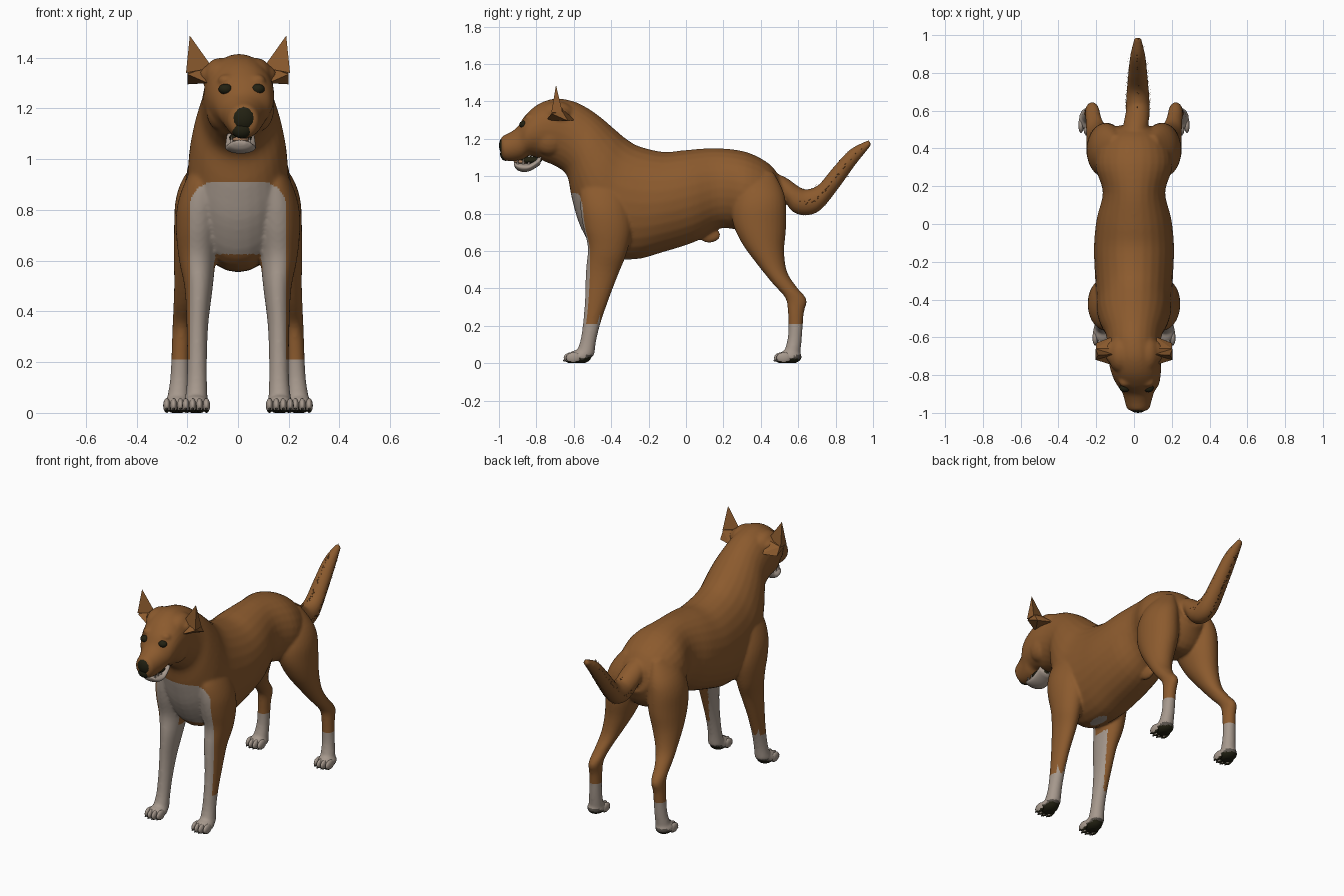
import bpy, bmesh, math, random
from mathutils import Vector, Matrix

random.seed(4)
cube = bpy.data.objects.get("Cube")
if cube:
    bpy.data.objects.remove(cube, do_unlink=True)


def material(name, colour):
    mat = bpy.data.materials.new(name)
    mat.use_nodes = True
    mat.diffuse_color = (*colour, 1)
    bsdf = mat.node_tree.nodes["Principled BSDF"]
    bsdf.inputs["Base Color"].default_value = (*colour, 1)
    bsdf.inputs["Roughness"].default_value = 0.8
    return mat


brown = material("tan_brown_coat", (0.26, 0.103, 0.027))
white = material("greyish_white_coat", (0.38, 0.315, 0.265))
black = material("olive_black", (0.016, 0.015, 0.006))
grey = material("dark_paw_grey", (0.10, 0.085, 0.07))
tongue_tan = material("tongue_tan", (0.36, 0.19, 0.10))


def loft(bm, rings, side=1, steps=4, count=28):
    """Ellipse rings: first edge y, z; second edge y, z; half width; optional centre x."""
    rows = [Vector(r if len(r) == 6 else (*r, 0)) for r in rings]
    rows = [rows[0]] + rows + [rows[-1]]
    path = []
    for i in range(1, len(rows) - 2):
        a, b, c, d = rows[i - 1:i + 3]
        for s in range(steps):
            t = s / steps
            path.append(b + (c - a) * (t / 2) + (a * 2 - b * 5 + c * 4 - d) * (t * t / 2)
                        + (b * 3 - a - c * 3 + d) * (t ** 3 / 2))
    path.append(rows[-1])
    loops = []
    for y1, z1, y2, z2, width, x in path:
        centre = Vector((x * side, (y1 + y2) / 2, (z1 + z2) / 2))
        half = Vector((0, (y1 - y2) / 2, (z1 - z2) / 2))
        ring = []
        for k in range(count):
            angle = math.tau * k / count
            across = Vector((width * math.sin(angle), 0, 0))
            ring.append(bm.verts.new(centre + half * math.cos(angle) + across))
        loops.append(ring)
    faces = [bm.faces.new(loops[0]), bm.faces.new(loops[-1][::-1])]
    for p, q in zip(loops, loops[1:]):
        for k in range(count):
            n = (k + 1) % count
            faces.append(bm.faces.new((p[k], q[k], q[n], p[n])))
    bmesh.ops.recalc_face_normals(bm, faces=faces)


def ball(bm, centre, radii, segments=16):
    place = Matrix.Translation(centre) @ Matrix.Diagonal((*radii, 1))
    bmesh.ops.create_uvsphere(bm, u_segments=segments, v_segments=segments // 2 + 2,
                              radius=1, matrix=place)


def finish(name, bm, *mats, smooth=True):
    mesh = bpy.data.meshes.new(name)
    bm.to_mesh(mesh)
    bm.free()
    obj = bpy.data.objects.new(name, mesh)
    bpy.context.collection.objects.link(obj)
    for mat in mats:
        mesh.materials.append(mat)
    mesh.polygons.foreach_set("use_smooth", [smooth] * len(mesh.polygons))
    return obj


# Trunk, neck and head, from rump to muzzle
trunk = [
    (.50, 1.0, .53, .82, .09), (.44, 1.07, .45, .70, .175), (.32, 1.13, .30, .71, .205),
    (.16, 1.15, .18, .72, .165), (0, 1.14, .05, .65, .198), (-.12, 1.13, -.12, .595, .212),
    (-.25, 1.16, -.28, .555, .207), (-.32, 1.20, -.46, .58, .20), (-.38, 1.25, -.56, .72, .195),
    (-.45, 1.31, -.61, .88, .175), (-.52, 1.36, -.635, 1.0, .15), (-.60, 1.4, -.69, 1.05, .14),
    (-.70, 1.415, -.76, 1.08, .138, .005), (-.79, 1.385, -.80, 1.1, .13, .012),
    (-.86, 1.325, -.84, 1.11, .112, .02), (-.90, 1.265, -.87, 1.09, .087, .022),
    (-.94, 1.235, -.92, 1.08, .073, .022), (-.98, 1.215, -.97, 1.085, .06, .022),
    (-.99, 1.2, -.985, 1.11, .045, .022)]
front_leg = [
    (-.50, 1.03, -.38, 1.03, .03, .11), (-.56, .93, -.33, .93, .065, .135),
    (-.565, .83, -.30, .82, .088, .15), (-.55, .73, -.29, .71, .088, .157),
    (-.525, .62, -.32, .58, .072, .16), (-.535, .5, -.36, .48, .055, .155),
    (-.54, .35, -.41, .35, .043, .16), (-.55, .22, -.455, .22, .039, .161),
    (-.565, .12, -.48, .12, .04, .162), (-.59, .05, -.49, .04, .046, .165)]
hind_leg = [
    (.36, 1.04, .47, 1.02, .03, .1), (.29, .95, .52, .92, .08, .13),
    (.25, .85, .535, .84, .1, .145), (.25, .75, .535, .72, .102, .15),
    (.30, .64, .525, .60, .086, .167), (.38, .53, .54, .49, .062, .19),
    (.46, .43, .59, .41, .045, .21), (.53, .35, .645, .34, .038, .22),
    (.545, .27, .63, .27, .036, .225), (.545, .14, .62, .14, .037, .23),
    (.52, .05, .61, .04, .045, .237)]
tail = [
    (.42, 1.04, .47, .9, .06), (.53, .995, .53, .86, .066, .01), (.61, .94, .57, .81, .064, .02),
    (.65, .93, .64, .79, .062, .02), (.71, .955, .72, .82, .058, .02),
    (.79, 1.05, .815, .935, .05, .02), (.88, 1.145, .905, 1.06, .04, .02),
    (.98, 1.195, .99, 1.165, .018, .02)]

bm = bmesh.new()
loft(bm, trunk)
loft(bm, tail)
ball(bm, (0, .125, .685), (.022, .06, .042))
toes = []
for side in (-1, 1):
    loft(bm, front_leg, side)
    loft(bm, hind_leg, side)
    # Paws, with the places of four toes each
    for x, y in ((.165, -.57), (.24, .555)):
        ball(bm, (x * side, y, .034), (.053, .065, .038))
        for i in range(4):
            spread = i - 1.5
            toes.append(Vector((x * side + spread * .027, y - .05 + abs(spread) * .012, .029)))
    # Cheek, brow, skull corner and ear root
    ball(bm, (.075 * side + .008, -.73, 1.2), (.06, .09, .09))
    ball(bm, (.06 * side + .014, -.835, 1.31), (.035, .03, .025))
    ball(bm, (.068 * side, -.69, 1.325), (.07, .1, .075))
    ball(bm, (.11 * side, -.68, 1.33), (.045, .06, .04))

# Fuse the parts into one soft skin
skin = finish("rough_body", bm)
remesh = skin.modifiers.new("fuse", "REMESH")
remesh.mode = "VOXEL"
remesh.voxel_size = .008
soften = skin.modifiers.new("soften", "SMOOTH")
soften.factor = .5
soften.iterations = 8
fused = bpy.data.meshes.new_from_object(skin.evaluated_get(bpy.context.evaluated_depsgraph_get()))
bpy.data.objects.remove(skin, do_unlink=True)

# Crisp coat borders, then colour by place and direction
bm = bmesh.new()
bm.from_mesh(fused)
SOCK, BIB_TOP, BIB_SIDE, BIB_BACK, BIB_ROUND = .21, .91, .19, -.46, .1
for point, normal in (((0, 0, SOCK), (0, 0, 1)), ((0, 0, BIB_TOP), (0, 0, 1)),
                      ((0, BIB_BACK, 0), (0, 1, 0)),
                      ((BIB_SIDE, 0, 0), (1, 0, 0)), ((-BIB_SIDE, 0, 0), (1, 0, 0))):
    bmesh.ops.bisect_plane(bm, geom=bm.verts[:] + bm.edges[:] + bm.faces[:], dist=1e-5,
                           plane_co=point, plane_no=normal)
for v in bm.verts:
    v.co.z = max(v.co.z, 0)
bm.normal_update()
for f in bm.faces:
    x, y, z = f.calc_center_median()
    x = abs(x)
    corner = Vector((max(x - BIB_SIDE + BIB_ROUND, 0), max(z - BIB_TOP + BIB_ROUND, 0)))
    chest = corner.length < BIB_ROUND and y < BIB_BACK and (z > .625 or x > .09)
    inner_leg = z < .56 and x < BIB_SIDE and y < BIB_BACK + .31 - 2 * x
    if z < .035 and f.normal.z < -.35:
        f.material_index = 2
    elif z < .045 and (f.normal.z < -.1 or f.normal.y > .4):
        f.material_index = 3
    elif z < SOCK or (y < 0 and (chest or inner_leg)):
        f.material_index = 1
    else:
        f.material_index = 0
body = finish("body", bm, brown, white, black, grey)

# Fringe of fur on the upper, lower and side edges of the tail
bm = bmesh.new()
fringe = [p for p in body.data.polygons if p.center.y > .6 and p.center.z > .75
          and (abs(p.normal.x) > .985 or abs(p.normal.x) < .1)]
for p in random.sample(fringe, min(140, len(fringe))):
    along = Vector((0, .7, .5)).normalized()
    across = p.normal.cross(along) * .002
    tip = p.center + (p.normal + along) * random.uniform(.006, .014)
    tip.y = min(tip.y, 1)
    bm.faces.new([bm.verts.new(c) for c in (p.center - across, p.center + across, tip)])
finish("tail_fur", bm, brown, smooth=False)


# Ears: an upright point above a folded flap
def hull(name, points, side):
    bm = bmesh.new()
    for x, y, z in points:
        bm.verts.new((x * side, y, z))
    bmesh.ops.convex_hull(bm, input=bm.verts[:])
    bmesh.ops.recalc_face_normals(bm, faces=bm.faces[:])
    finish(name, bm, brown, smooth=False)


for side, label in ((1, "left"), (-1, "right")):
    hull(label + "_ear_point", [(.1, -.69, 1.36), (.205, -.72, 1.34), (.205, -.66, 1.34),
                                (.19, -.695, 1.487)], side)
    hull(label + "_ear_flap", [(.12, -.745, 1.3), (.2, -.72, 1.335), (.2, -.63, 1.295),
                               (.11, -.595, 1.3), (.1, -.66, 1.37), (.2, -.66, 1.345)], side)
    bm = bmesh.new()
    ball(bm, (.063 * side + .014, -.867, 1.276), (.028, .024, .021))
    finish(label + "_eye", bm, black)

# Nose
bm = bmesh.new()
ball(bm, (.022, -.958, 1.163), (.055, .042, .058))
ball(bm, (.016, -.963, 1.118), (.042, .031, .036))
finish("nose", bm, black)

# Open lower jaw, mouth lining, tongue and teeth
bm = bmesh.new()
loft(bm, [(-.77, 1.12, -.78, 1.06, .055, .01), (-.83, 1.072, -.83, 1.03, .06, .01),
          (-.88, 1.07, -.87, 1.022, .058, .01), (-.91, 1.075, -.905, 1.035, .045, .01),
          (-.92, 1.075, -.918, 1.055, .025, .01)])
finish("lower_jaw", bm, white)
bm = bmesh.new()
ball(bm, (.01, -.83, 1.085), (.045, .06, .022))
finish("mouth_lining", bm, black)
bm = bmesh.new()
ball(bm, (.01, -.872, 1.077), (.034, .05, .013))
finish("tongue", bm, tongue_tan)
bm = bmesh.new()
for side in (-1, 1):
    for y in (-.9, -.87, -.84):
        bmesh.ops.create_cone(bm, segments=6, radius1=.007, radius2=.001, depth=.03,
                              matrix=Matrix.Translation((.01 + side * .035, y, 1.08)))
finish("teeth", bm, white)

# Toes with dark pads underneath, and claws
bm = bmesh.new()
for toe in toes:
    ball(bm, toe, (.0145, .04, .029))
bm.normal_update()
for f in bm.faces:
    f.material_index = int(f.normal.z < -.45)
finish("toes", bm, white, black)
bm = bmesh.new()
for toe in toes:
    ball(bm, toe + Vector((0, -.034, -.014)), (.004, .009, .006), 8)
finish("claws", bm, grey)
